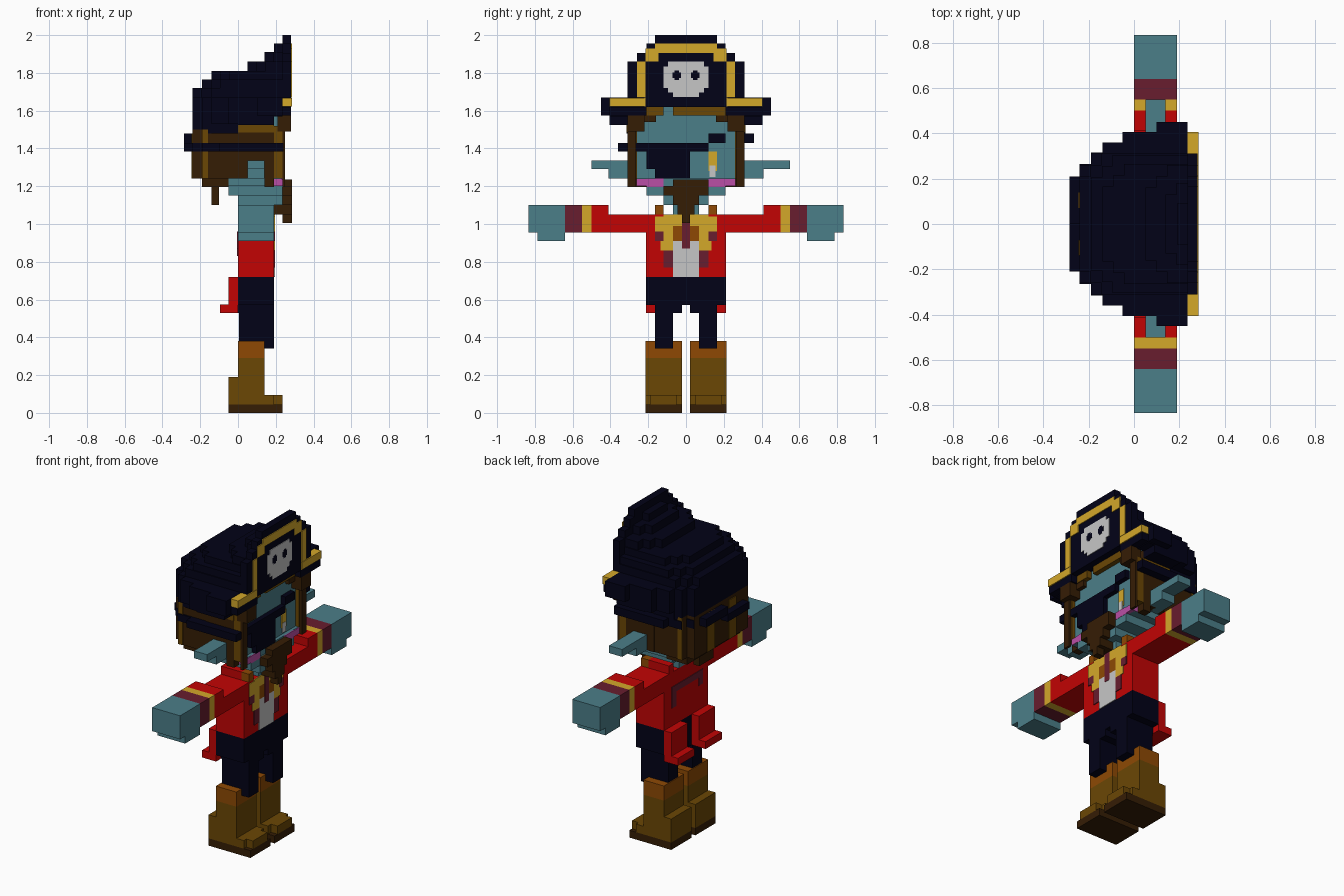
import bpy, bmesh


def material(name, rgb):
    m = bpy.data.materials.new(name)
    lin = [(c / 255 / 12.92) if c < 10.3 else ((c / 255 + 0.055) / 1.055) ** 2.4 for c in rgb]
    m.diffuse_color = (*lin, 1)
    return m


NAVY = material("navy", (2, 2, 23))
TEAL = material("teal_skin", (75, 126, 137))
GOLD = material("gold", (212, 168, 42))
GREY = material("light_grey", (198, 198, 198))
RED = material("red", (194, 4, 4))
WINE = material("wine_red", (104, 29, 46))
DARK = material("dark_brown", (53, 29, 5))
OLIVE = material("olive_brown", (107, 71, 5))
RUST = material("rust_brown", (142, 73, 4))
PINK = material("pink", (186, 79, 166))


def part(name, mat, boxes, mirror=False):
    """Boxes are (x0, x1, y0, y1, z0, z1); mirror repeats them across y."""
    bm = bmesh.new()
    if mirror:
        boxes = boxes + [(a, b, -d, -c, e, f) for a, b, c, d, e, f in boxes]
    for x0, x1, y0, y1, z0, z1 in boxes:
        for v in bmesh.ops.create_cube(bm, size=1)["verts"]:
            v.co = ((x0 + x1) / 2 + v.co.x * (x1 - x0),
                    (y0 + y1) / 2 + v.co.y * (y1 - y0),
                    (z0 + z1) / 2 + v.co.z * (z1 - z0))
    me = bpy.data.meshes.new(name)
    bm.to_mesh(me)
    bm.free()
    me.materials.append(mat)
    ob = bpy.data.objects.new(name, me)
    bpy.context.collection.objects.link(ob)


def plates(name, mat, x, rects, mirror=False, t=0.005):
    """Thin plates facing along x from (y0, y1, z0, z1)."""
    part(name, mat, [(x, x + t, *r) for r in rects], mirror)


# Boots
part("boot_soles", DARK, [(-.05, .235, .02, .215, 0, .045)], True)
part("boots", OLIVE, [(0, .14, .02, .215, .045, .29), (-.05, 0, .02, .215, .045, .19),
                      (.14, .19, .02, .215, .045, .095),
                      (.19, .235, .05, .19, .045, .095)], True)
part("boot_cuffs", RUST, [(0, .14, .02, .215, .29, .38)], True)

# Trousers
part("trousers", NAVY, [(0, .19, -.213, .213, .57, .72)])
part("trouser_legs", NAVY, [(0, .19, .02, .165, .53, .57),
                            (.005, .19, .07, .165, .34, .53)], True)

# Coat, tails and sleeves
part("coat", RED, [(0, .19, -.213, .213, .72, 1.05)])
part("coat_tails", RED, [(-.05, 0, .055, .213, .53, .72),
                         (-.095, -.05, .055, .213, .53, .575)], True)
part("sleeves", RED, [(0, .19, .21, .41, .955, 1.05), (0, .19, .41, .5, .955, 1.1)], True)
part("sleeve_bands", GOLD, [(0, .19, .5, .55, .955, 1.1)], True)
part("sleeve_cuffs", WINE, [(0, .19, .55, .64, .955, 1.1)], True)
part("hands", TEAL, [(0, .19, .64, .835, .955, 1.1), (0, .19, .64, .785, .91, .955)], True)
part("collar_back", RED, [(0, .14, .12, .165, 1.05, 1.1)], True)
part("collar_front", RUST, [(.14, .19, .12, .165, 1.05, 1.1)], True)
plates("coat_back_trim", WINE, -.004, [(-.16, .14, .92, .96), (.1, .14, .83, .92),
                                      (-.16, -.12, .87, .92)], t=.004)

# Shirt front
plates("shirt", GREY, .19, [(-.07, .07, .72, .91)])
plates("shirt_gold", GOLD, .19, [(.02, .12, .99, 1.05), (.12, .165, .96, 1.04),
                                 (.07, .12, .91, .99), (.07, .135, .86, .91)], True)
plates("shirt_lining", RUST, .19, [(.02, .07, .91, .99)], True)
plates("lapels", WINE, .19, [(.07, .12, .77, .86), (.12, .165, .91, .96)], True)
plates("shirt_lace", WINE, .19, [(-.02, .02, .87, 1.05)], t=.007)

# Head and ears
part("neck", TEAL, [(0, .19, -.07, .07, 1.05, 1.1), (0, .235, -.12, .12, 1.1, 1.15)])
part("head", TEAL, [(-.05, .235, -.21, .21, 1.15, 1.2), (-.05, .23, -.26, .26, 1.2, 1.24),
                    (-.05, .21, -.26, .26, 1.24, 1.62)])
part("right_ear", TEAL, [(.05, .14, -.41, -.26, 1.24, 1.335), (.05, .14, -.5, -.41, 1.29, 1.335)])
part("left_ear", TEAL, [(.05, .14, .26, .41, 1.24, 1.335), (.05, .14, .41, .55, 1.29, 1.335)])
plates("cheeks", PINK, .23, [(.12, .21, 1.195, 1.24)], True, .006)
part("cheek_sides", PINK, [(.19, .235, .21, .262, 1.2, 1.238)][:1], True)
plates("eye_gold", GOLD, .21, [(.12, .165, 1.28, 1.385)])
plates("eye_white", GREY, .212, [(.125, .155, 1.25, 1.31)])

# Hair and beard
part("back_hair", DARK, [(-.24, -.19, -.26, .26, 1.24, 1.5), (-.19, .0, -.305, .305, 1.24, 1.5),
                         (-.19, -.05, -.26, .26, 1.195, 1.24),
                         (-.14, -.1, -.07, .07, 1.1, 1.195)])
part("hair_locks", DARK, [(0, .19, .26, .31, 1.24, 1.58), (.14, .19, .26, .31, 1.195, 1.24),
                          (.235, .25, .265, .31, 1.195, 1.575)], True)
part("fringe", DARK, [(.21, .28, .22, .31, 1.49, 1.575), (.21, .235, .16, .22, 1.54, 1.6)], True)
part("hair_streaks", OLIVE, [(-.19, -.16, .3, .31, 1.24, 1.5), (0, .19, .3, .314, 1.485, 1.525),
                             (.19, .235, .26, .31, 1.24, 1.52)], True)
part("fringe_streaks", OLIVE, [(.21, .24, -.21, -.12, 1.575, 1.625),
                               (.21, .24, -.07, .21, 1.575, 1.625)])
part("hair_back_streaks", OLIVE, [(-.245, -.24, .07, .14, 1.24, 1.48)], True)
part("beard", DARK, [(.235, .285, -.07, .07, 1.1, 1.235), (.235, .285, .07, .12, 1.15, 1.235),
                     (.19, .285, -.045, .045, 1.05, 1.1),
                     (.235, .285, -.02, .02, 1.005, 1.05),
                     (.235, .285, -.12, -.07, 1.15, 1.2)])

# Eye patch with slanted strap running round the head
part("eye_patch", NAVY, [(.21, .24, -.21, .02, 1.29, 1.385), (.21, .24, -.165, .02, 1.24, 1.29)])
part("patch_strap", NAVY, [(.21, .24, -.36, .12, 1.385, 1.43), (.21, .24, .12, .21, 1.43, 1.48),
                           (-.1, .24, -.36, -.305, 1.385, 1.43),
                           (-.1, .24, .305, .36, 1.43, 1.48),
                           (-.285, -.24, -.21, 0, 1.385, 1.43),
                           (-.285, -.24, 0, .21, 1.43, 1.48),
                           (-.24, -.19, -.265, 0, 1.385, 1.43),
                           (-.24, -.19, 0, .265, 1.43, 1.48),
                           (-.19, -.1, -.315, 0, 1.385, 1.43),
                           (-.19, -.1, 0, .315, 1.43, 1.48)])

# Hat brim: steps outward towards the front
brim = [(-.24, -.19, .26), (-.19, -.14, .31), (-.14, -.05, .36), (-.05, 0, .405)]
part("hat_brim", NAVY, [(a, b, -w, w, 1.53, 1.67) for a, b, w in brim]
     + [(a, b, -min(w, .315), min(w, .315), 1.48, 1.53) for a, b, w in brim]
     + [(0, .235, -.405, .405, 1.62, 1.67)])
part("brim_sides", NAVY, [(0, .19, .31, .405, 1.525, 1.62), (.19, .235, .31, .405, 1.57, 1.62),
                          (.1, .235, .405, .45, 1.575, 1.67)], True)

# Hat crown: layers climbing to the front, each with a stepped round back
crown = [(-.24, .31, 1.67), (-.19, .305, 1.715), (-.14, .265, 1.76), (.05, .26, 1.81),
         (.14, .23, 1.86), (.19, .19, 1.905)]
layers = []
for x, w, z in crown:
    for i in range(3):
        back, half = x + i * .048, w - .1 + i * .05
        if back < .22:
            layers.append((back, .236, -half, half, z, z + .05))
part("hat_crown", NAVY, layers)

# Upturned front panel
panel = [(.31, 1.67, 1.86), (.26, 1.86, 1.905), (.21, 1.905, 1.955), (.165, 1.955, 2.0)]
part("hat_front", NAVY, [(.235, .28, -w, w, a, b) for w, a, b in panel]
     + [(.235, .28, -.22, .22, 1.62, 1.67)])
part("hat_front_corners", NAVY, [(.235, .28, .21, .405, 1.575, 1.62)], True)
part("trim_lower", GOLD, [(.235, .285, .215, .406, 1.622, 1.668)], True)
plates("hat_trim", GOLD, .28, [(0, .165, 1.905, 1.955), (.145, .215, 1.86, 1.93),
                               (.215, .26, 1.67, 1.86)], True)

# Skull badge
plates("badge", GREY, .28, [(-.12, .12, 1.72, 1.835), (-.095, .095, 1.695, 1.86),
                            (-.07, .07, 1.672, 1.695)], t=.004)
plates("badge_eyes", NAVY, .283, [(.027, .072, 1.772, 1.803), (.037, .062, 1.762, 1.813)],
       True, .002)
